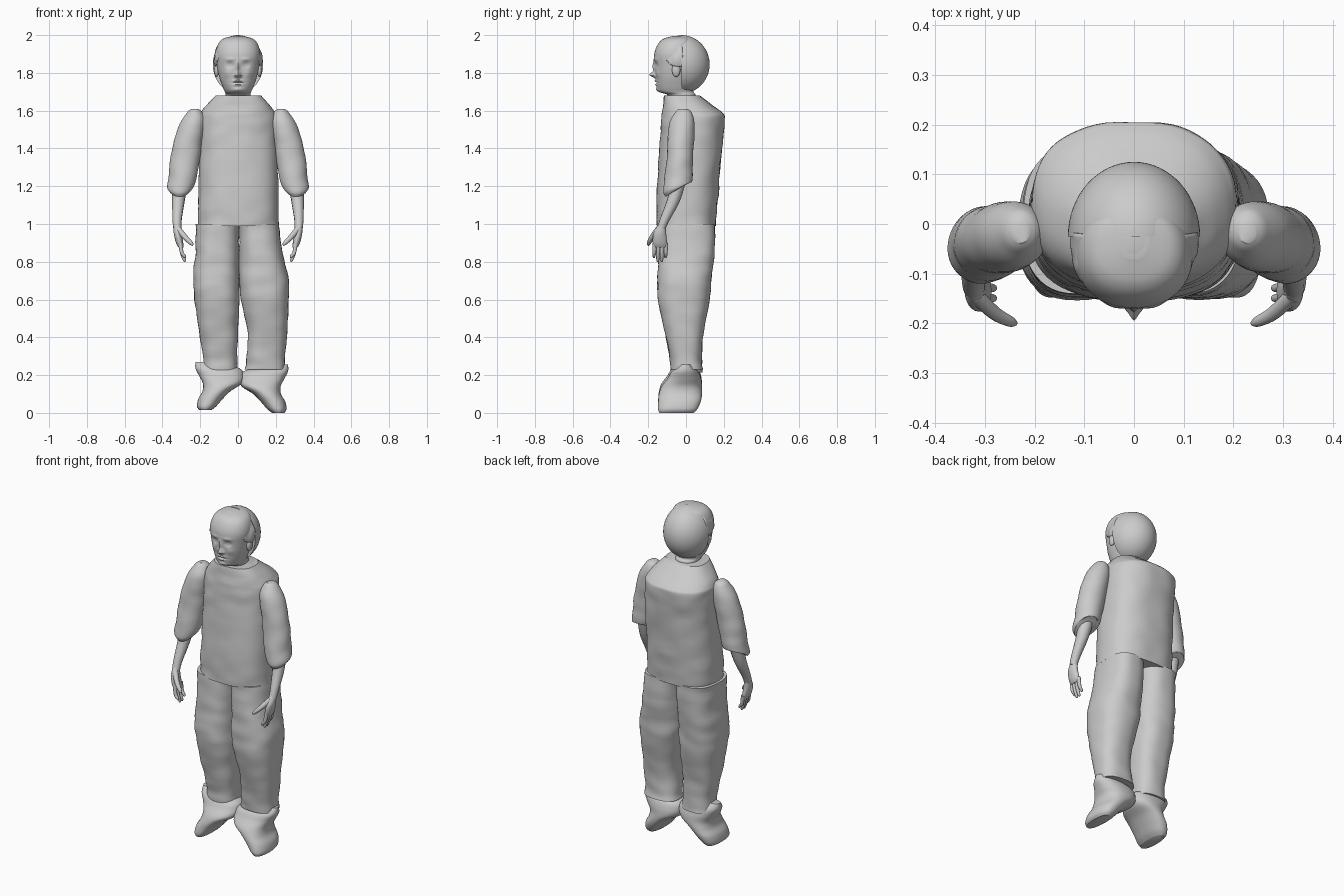
import bpy, bmesh, math
from mathutils import Vector, noise

cube = bpy.data.objects.get("Cube")
if cube:
    bpy.data.objects.remove(cube)

grey = bpy.data.materials.new("plain grey")
grey.use_nodes = True
grey.diffuse_color = (0.6, 0.6, 0.6, 1)
grey.node_tree.nodes["Principled BSDF"].inputs["Base Color"].default_value = (0.6, 0.6, 0.6, 1)


def finish(obj, angle=40):
    obj.data.materials.clear()
    obj.data.materials.append(grey)
    bpy.ops.object.select_all(action="DESELECT")
    obj.select_set(True)
    bpy.context.view_layer.objects.active = obj
    bpy.ops.object.shade_smooth_by_angle(angle=math.radians(angle))
    return obj


def from_bmesh(name, bm, angle=40):
    bmesh.ops.recalc_face_normals(bm, faces=bm.faces)
    mesh = bpy.data.meshes.new(name)
    bm.to_mesh(mesh)
    bm.free()
    obj = bpy.data.objects.new(name, mesh)
    bpy.context.collection.objects.link(obj)
    return finish(obj, angle)


def spline(rows, steps):
    """Smooth in-between rows through the given ones."""
    out = []
    for i in range(len(rows) - 1):
        a, b = rows[max(i - 1, 0)], rows[i]
        c, d = rows[i + 1], rows[min(i + 2, len(rows) - 1)]
        for s in range(steps):
            t = s / steps
            out.append([0.5 * (2 * q + (r - p) * t + (2 * p - 5 * q + 4 * r - w) * t * t
                               + (3 * q - p - 3 * r + w) * t ** 3)
                        for p, q, r, w in zip(a, b, c, d)])
    return out + [list(rows[-1])]


def loft(name, rows, power=2.0, segs=48, steps=6, tilt=0, mirror=1, shape=None, cloth=0):
    """Stack rounded sections given as (z, x min, x max, y min, y max)."""
    bm = bmesh.new()
    rings = []
    sections = spline(rows, steps)
    for n, (z, x0, x1, y0, y1) in enumerate(sections):
        lean = tilt * (n / (len(sections) - 1)) ** 3
        ring = []
        for k in range(segs):
            a = math.tau * k / segs
            c, s = math.cos(a), math.sin(a)
            u = math.copysign(abs(c) ** (2 / power), c) * (x1 - x0) / 2
            v = math.copysign(abs(s) ** (2 / power), s) * (y1 - y0) / 2
            p = Vector(((x0 + x1) / 2 + u, (y0 + y1) / 2 + v, z + lean * v))
            if cloth:
                fold = noise.noise(Vector((p.x * 9, p.y * 9, p.z * 16)))
                p += Vector((c, s, 0)) * fold * cloth
            if shape:
                p = shape(p)
            p.x *= mirror
            ring.append(bm.verts.new(p))
        rings.append(ring)
    for low, high in zip(rings, rings[1:]):
        for k in range(segs):
            j = (k + 1) % segs
            bm.faces.new((low[k], low[j], high[j], high[k]))
    bm.faces.new(rings[0])
    bm.faces.new(rings[-1])
    return from_bmesh(name, bm)


def tube(name, points, mirror=1):
    """Tapered round tube through (x, y, z, radius)."""
    curve = bpy.data.curves.new(name, "CURVE")
    curve.dimensions = "3D"
    curve.bevel_depth = 1
    curve.bevel_resolution = 4
    curve.use_fill_caps = True
    path = spline(points, 4)
    line = curve.splines.new("POLY")
    line.points.add(len(path) - 1)
    for pt, (x, y, z, r) in zip(line.points, path):
        pt.co = (x * mirror, y, z, 1)
        pt.radius = r
    obj = bpy.data.objects.new(name, curve)
    bpy.context.collection.objects.link(obj)
    bpy.ops.object.select_all(action="DESELECT")
    obj.select_set(True)
    bpy.context.view_layer.objects.active = obj
    bpy.ops.object.convert(target="MESH")
    return finish(bpy.context.object, 60)


def ball(centre, size, u=48, v=32):
    bm = bmesh.new()
    bmesh.ops.create_uvsphere(bm, u_segments=u, v_segments=v, radius=1)
    bmesh.ops.scale(bm, vec=size, verts=bm.verts)
    bmesh.ops.translate(bm, vec=centre, verts=bm.verts)
    return bm


# Torso with sloping shoulders and a flat collar
loft("torso", [(0.99, -.21, .217, -.155, .16), (1.15, -.21, .215, -.155, .17),
               (1.4, -.205, .21, -.14, .19), (1.55, -.205, .205, -.13, .205),
               (1.59, -.195, .195, -.128, .19), (1.635, -.16, .165, -.12, .13),
               (1.68, -.12, .125, -.115, .075)], power=2.5, cloth=.006, segs=64)

# Trouser legs, standing slightly apart
loft("left_trouser_leg", [(1.0, .005, .215, -.14, .155), (.85, .005, .235, -.145, .15),
                          (.72, .005, .265, -.15, .135), (.6, .015, .27, -.148, .125),
                          (.42, .05, .258, -.11, .092), (.28, .045, .25, -.085, .085),
                          (.23, .035, .25, -.08, .09)], power=2.5, cloth=.006)
loft("right_trouser_leg", [(1.0, -.225, .005, -.14, .155), (.85, -.225, .008, -.145, .15),
                           (.72, -.236, .008, -.15, .135), (.6, -.23, .008, -.148, .125),
                           (.42, -.205, 0, -.11, .092), (.28, -.185, -.005, -.085, .085),
                           (.215, -.19, 0, -.08, .09)], power=2.5, cloth=.006)

# Shoes that lean outward and down to a narrow sole
for side, sign, dx, dz in (("left", 1, 0, 0), ("right", -1, .04, .015)):
    shoe = loft(side + "_shoe", [(0, .18, .245, -.14, .04), (.02, .155, .257, -.148, .06),
                                 (.06, .12, .25, -.147, .078), (.1, .08, .228, -.143, .085),
                                 (.14, .02, .226, -.13, .085), (.18, .008, .245, -.1, .08),
                                 (.22, .03, .265, -.075, .065), (.255, .14, .265, -.03, .03)],
                mirror=sign, power=2.3)
    shoe.location = (dx, 0, dz)

# Arms: puffed sleeve, bare forearm, palm and spread fingers
for side, sign in (("left", 1), ("right", -1)):
    loft(side + "_sleeve", [(1.61, .21, .245, -.04, .005), (1.59, .19, .27, -.06, .03),
                            (1.53, .175, .31, -.088, .045), (1.4, .195, .347, -.1, .04),
                            (1.27, .215, .366, -.113, .035), (1.2, .235, .373, -.122, .032),
                            (1.185, .25, .365, -.11, .025)],
         tilt=.6, mirror=sign, cloth=.005)
    tube(side + "_forearm", [(.305, -.04, 1.23, .04), (.315, -.065, 1.13, .034),
                             (.322, -.11, 1.03, .025), (.322, -.13, .98, .022)], sign)
    loft(side + "_palm", [(1.0, .303, .34, -.145, -.105), (.95, .297, .34, -.172, -.105),
                          (.9, .29, .328, -.176, -.1), (.875, .287, .315, -.17, -.1)],
         segs=24, mirror=sign)
    tube(side + "_thumb", [(.318, -.145, .975, .016), (.28, -.18, .93, .014),
                           (.25, -.196, .9, .011), (.238, -.2, .888, .005)], sign)
    for n, finger in enumerate(("index", "middle", "ring", "little")):
        y, tip = -.165 + n * .02, .82 - .02 * (n in (1, 2))
        tube(f"{side}_{finger}_finger", [(.306, y, .9, .011), (.298, y * 1.02, .85, .01),
                                         (.284, y * 1.03, tip + .01, .008),
                                         (.28, y * 1.03, tip, .004)], sign)

# Face: features as soft bumps (x, z, width, height, push forward)
features = [(0, 1.79, .012, .014, .032), (0, 1.83, .009, .03, .012),
            (.042, 1.842, .017, .013, -.012), (.042, 1.842, .01, .006, .006),
            (.042, 1.872, .026, .008, .005), (.015, 1.785, .007, .007, .01),
            (0, 1.757, .022, .005, .009), (0, 1.747, .03, .003, -.006),
            (0, 1.737, .018, .005, .009), (0, 1.71, .025, .012, .008),
            (.055, 1.795, .02, .02, .005)]


def sculpt(p):
    if p.y < -.06:
        for x, z, w, h, push in features:
            for cx in {x, -x}:
                p.y -= push * math.exp(-((p.x - cx) / w) ** 2 - ((p.z - z) / h) ** 2)
    return p


loft("face_and_neck", [(1.66, -.065, .065, -.09, .05), (1.685, -.066, .066, -.1, .05),
                       (1.7, -.07, .07, -.142, .04), (1.73, -.083, .083, -.155, .04),
                       (1.78, -.1, .1, -.16, .04), (1.84, -.112, .112, -.166, .05),
                       (1.9, -.118, .118, -.168, .05), (1.95, -.106, .106, -.15, .04),
                       (1.98, -.08, .08, -.12, .03), (1.995, -.03, .03, -.07, .01)],
     power=2.2, segs=144, steps=10, shape=sculpt)

# Smooth half dome closing the back of the head
bm = ball((0, -.025, 1.845), (.133, .15, .155), 64, 40)
bmesh.ops.bisect_plane(bm, geom=bm.verts[:] + bm.edges[:] + bm.faces[:], dist=1e-5,
                       plane_co=(0, -.025, 0), plane_no=(0, -1, 0), clear_outer=True)
bmesh.ops.holes_fill(bm, edges=[e for e in bm.edges if e.is_boundary])
from_bmesh("back_of_head", bm)

# Ragged hair over the brow and temples
bm = ball((0, -.035, 1.87), (.13, .138, .127), 96, 64)
for v in bm.verts:
    lump = noise.noise(Vector((v.co.x * 30, v.co.y * 30, v.co.z * 14)))
    v.co += Vector((v.co.x, v.co.y + .035, (v.co.z - 1.87) * .1)) * lump * .06


def bald(p):
    ragged = .02 * noise.noise(p * 25)
    hairline = 1.945 if abs(p.x) < .075 else 1.945 - (abs(p.x) - .075) * 2.6
    return p.y > -.015 or p.z < hairline + ragged


bmesh.ops.delete(bm, geom=[v for v in bm.verts if bald(v.co)], context="VERTS")
hair = from_bmesh("front_hair", bm)
thick = hair.modifiers.new("thickness", "SOLIDIFY")
thick.thickness = .012

# Ears
for side, sign in (("left", 1), ("right", -1)):
    ear = from_bmesh(side + "_ear", ball((sign * .113, -.052, 1.815), (.013, .022, .036), 24, 16))
